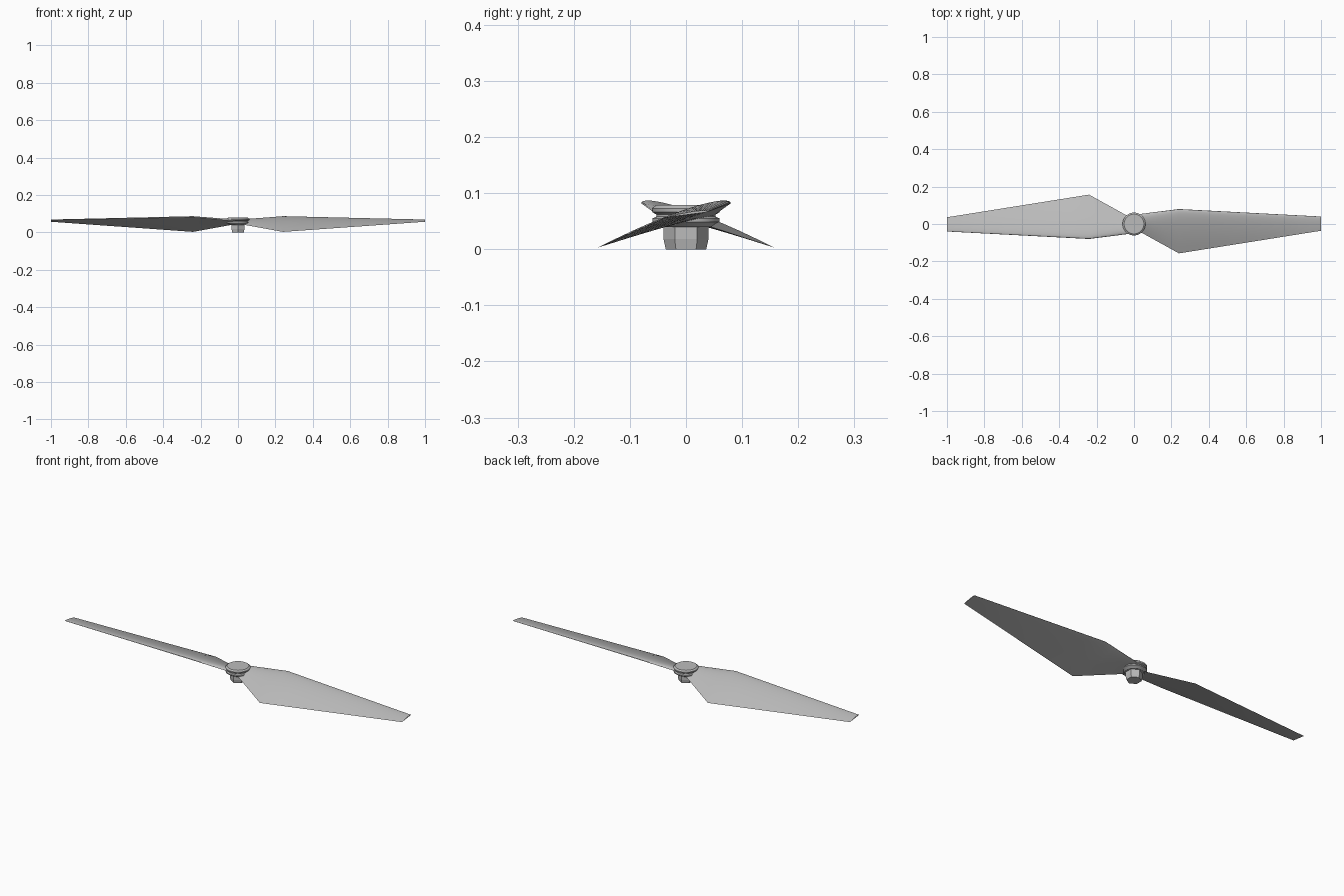
import bpy, bmesh, math
from mathutils import Matrix

cube = bpy.data.objects.get("Cube")
if cube:
    bpy.data.objects.remove(cube, do_unlink=True)

# Single material for the whole propeller
grey = bpy.data.materials.new("light_grey")
grey.use_nodes = True
colour = (0.5, 0.5, 0.5, 1)
grey.diffuse_color = colour
grey.node_tree.nodes["Principled BSDF"].inputs["Base Color"].default_value = colour


def finish(name, bm, angle=30):
    bmesh.ops.recalc_face_normals(bm, faces=bm.faces)
    mesh = bpy.data.meshes.new(name)
    bm.to_mesh(mesh)
    bm.free()
    mesh.materials.append(grey)
    obj = bpy.data.objects.new(name, mesh)
    bpy.context.collection.objects.link(obj)
    bpy.ops.object.select_all(action="DESELECT")
    obj.select_set(True)
    bpy.context.view_layer.objects.active = obj
    bpy.ops.object.shade_smooth_by_angle(angle=math.radians(angle))
    return obj


def loft(bm, rings):
    """Skin closed rings of points and cap both ends."""
    loops = [[bm.verts.new(p) for p in ring] for ring in rings]
    for a, b in zip(loops, loops[1:]):
        for i in range(len(a)):
            j = (i + 1) % len(a)
            bm.faces.new((a[i], a[j], b[j], b[i]))
    bm.faces.new(loops[0])
    bm.faces.new(loops[-1])


def turned(name, profile, sides, start=0.0, angle=30):
    bm = bmesh.new()
    step = math.tau / sides
    loft(bm, [[(r * math.cos(start + i * step), r * math.sin(start + i * step), z)
               for i in range(sides)] for r, z in profile])
    return finish(name, bm, angle)


# Blade stations: x, leading y, leading z, trailing y, trailing z, thickness
STATIONS = [
    (0.02, 0.052, 0.062, -0.035, 0.043, 0.014),
    (0.24, 0.080, 0.082, -0.157, 0.003, 0.016),
    (1.00, 0.040, 0.067, -0.036, 0.057, 0.004),
]
CHORD_STEPS = 14


def section(x, ly, lz, ty, tz, thick):
    """Nearly flat-bottomed aerofoil, round in front and sharp behind."""
    def point(t, scale):
        bulge = scale * thick * 2.6 * math.sqrt(t) * (1 - t)
        return (x, ly + (ty - ly) * t, lz + (tz - lz) * t + bulge)
    ts = [(i / CHORD_STEPS) ** 2 for i in range(CHORD_STEPS + 1)]
    upper = [point(t, 1.0) for t in ts]
    lower = [point(t, -0.12) for t in reversed(ts[1:-1])]
    return upper + lower


def between(a, b, f):
    return [p + (q - p) * f for p, q in zip(a, b)]


def blade(name, turn):
    root, wide, tip = STATIONS
    rows = [between(root, wide, i / 4) for i in range(4)]
    rows += [between(wide, tip, i / 8) for i in range(9)]
    bm = bmesh.new()
    loft(bm, [section(*row) for row in rows])
    bm.transform(Matrix.Rotation(turn, 4, "Z"))
    return finish(name, bm, 35)


# Two blades opposite one another
blade("left_blade", 0)
blade("right_blade", math.pi)

# Grooved round hub with a chamfered cap
turned("hub", [(0.045, 0.040), (0.052, 0.045), (0.060, 0.049), (0.060, 0.055),
               (0.053, 0.058), (0.053, 0.062), (0.060, 0.066), (0.061, 0.073),
               (0.053, 0.079)], 40)

# Six-sided nut below the hub
turned("hex_nut", [(0.036, 0), (0.040, 0.018), (0.040, 0.045)], 6, math.pi / 2, 10)
